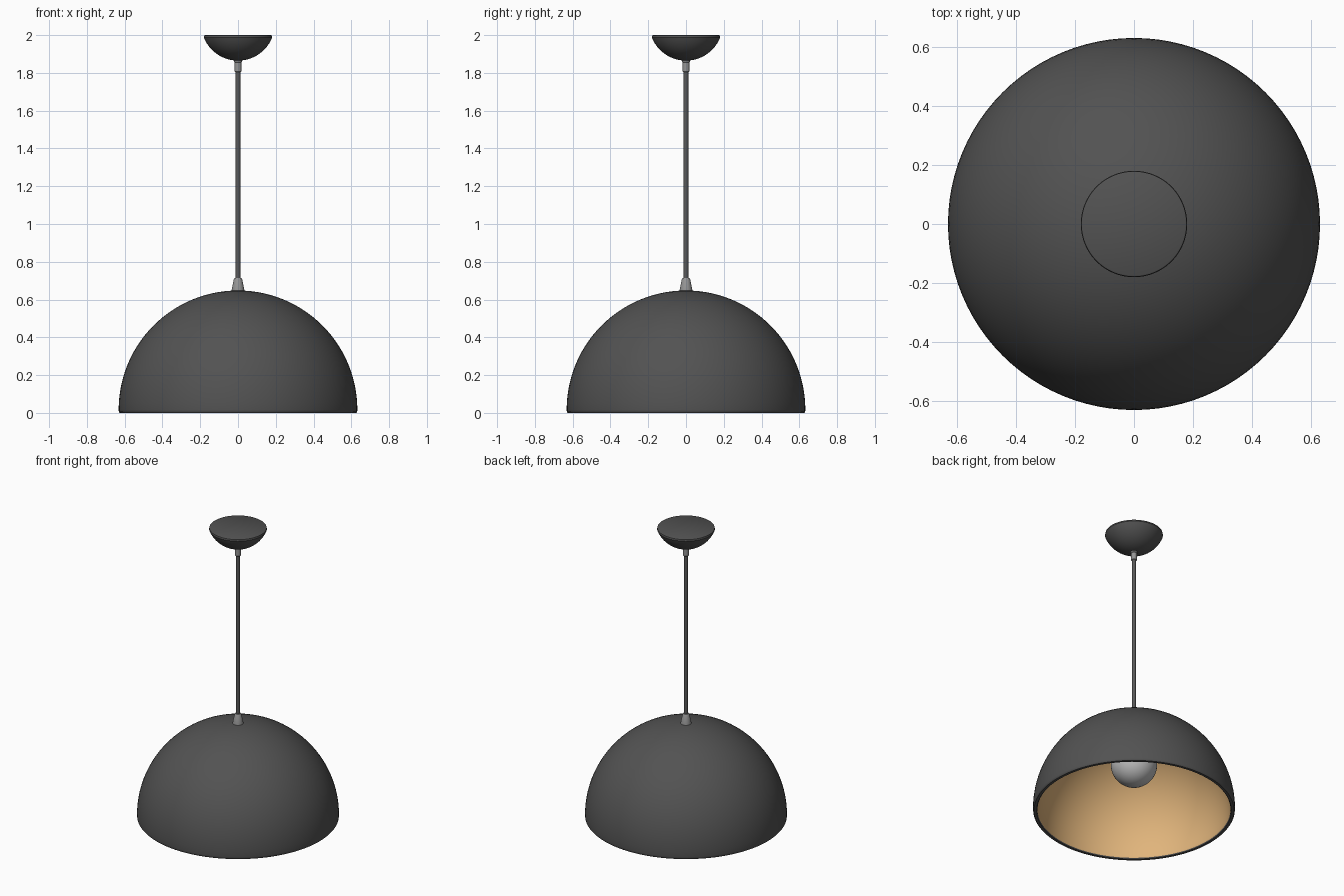
import bpy, bmesh, math

if "Cube" in bpy.data.objects:
    bpy.data.objects.remove(bpy.data.objects["Cube"])


def material(name, color):
    m = bpy.data.materials.new(name)
    m.diffuse_color = (*color, 1)
    m.use_nodes = True
    m.node_tree.nodes["Principled BSDF"].inputs["Base Color"].default_value = m.diffuse_color
    return m


dark = material("dark_metal", (0.085, 0.085, 0.085))
cord_grey = material("cord_grey", (0.1, 0.1, 0.1))
steel = material("steel", (0.3, 0.3, 0.3))
gold = material("warm_lining", (0.75, 0.46, 0.2))
glass = material("bulb_grey", (0.5, 0.5, 0.5))


def lathe(name, profile, mat, sides=64, closed=False):
    """Spin (radius, z) points around the z axis."""
    bm = bmesh.new()
    verts = [bm.verts.new((r, 0, z)) for r, z in profile]
    pairs = list(zip(verts, verts[1:] + (verts[:1] if closed else [])))
    if not closed:
        pairs = pairs[:len(verts) - 1]
    edges = [bm.edges.new(p) for p in pairs]
    bmesh.ops.spin(bm, geom=verts + edges, cent=(0, 0, 0), axis=(0, 0, 1),
                   angle=2 * math.pi, steps=sides, use_duplicate=False)
    bmesh.ops.remove_doubles(bm, verts=bm.verts, dist=1e-5)
    bmesh.ops.recalc_face_normals(bm, faces=bm.faces)
    mesh = bpy.data.meshes.new(name)
    bm.to_mesh(mesh)
    bm.free()
    ob = bpy.data.objects.new(name, mesh)
    bpy.context.collection.objects.link(ob)
    mesh.materials.append(mat)
    bpy.context.view_layer.objects.active = ob
    ob.select_set(True)
    bpy.ops.object.shade_smooth_by_angle(angle=math.radians(35))
    ob.select_set(False)
    return ob


def arc(radius, centre_z, start, end, steps):
    """Points on a circle, angles in degrees from the horizontal."""
    pts = []
    for i in range(steps + 1):
        a = math.radians(start + (end - start) * i / steps)
        pts.append((max(0, radius * math.cos(a)), centre_z + radius * math.sin(a)))
    return pts


# Dome shade with a rounded rim and a coloured lining
shade = lathe("shade", arc(0.632, 0.016, 90, 0, 28)
              + [(0.631, 0.006), (0.626, 0.0), (0.609, 0.0), (0.604, 0.006)]
              + arc(0.603, 0.016, 0, 90, 28), dark, 96)
shade.data.materials.append(gold)
for f in shade.data.polygons:
    c = f.center
    if math.sqrt(c.x ** 2 + c.y ** 2 + (c.z - 0.016) ** 2) < 0.606 and c.z > 0.01:
        f.material_index = 1

# Ceiling canopy: shallow bowl with a flat top
lathe("canopy", [(0, 2.0), (0.174, 2.0), (0.179, 1.997), (0.18, 1.988)]
      + arc(0.195, 2.06, -22, -90, 14), dark)

# Cord and its two ferrules
lathe("cord", [(0, 0.66), (0.013, 0.66), (0.013, 1.85), (0, 1.85)], cord_grey, 24)
lathe("upper_ferrule", [(0, 1.875), (0.021, 1.875), (0.021, 1.858), (0.018, 1.855),
                        (0.018, 1.808), (0.015, 1.805), (0, 1.805)], steel, 32)
lathe("lower_ferrule", [(0, 0.64), (0.034, 0.64), (0.033, 0.655), (0.022, 0.708),
                        (0.018, 0.715), (0, 0.715)], steel, 32)

# Socket and bulb inside the shade
lathe("socket", [(0, 0.625), (0.06, 0.625), (0.06, 0.5), (0.05, 0.49), (0, 0.49)], dark, 32)
lathe("bulb", arc(0.145, 0.33, -90, 62, 24) + [(0.052, 0.48), (0.045, 0.51), (0, 0.51)],
      glass, 48)
